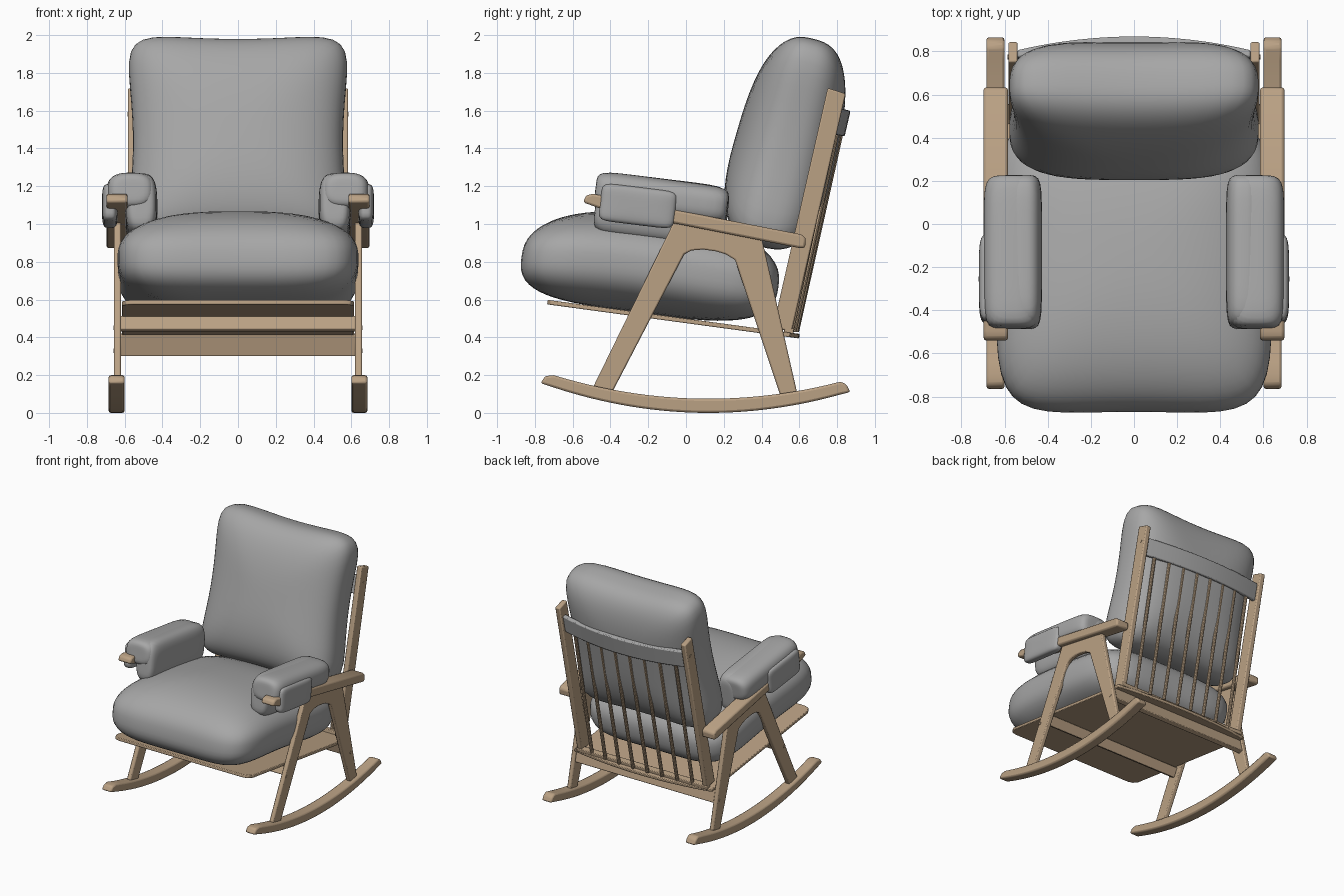
import bpy, bmesh, math
from mathutils import Matrix, Vector

if "Cube" in bpy.data.objects:
    bpy.data.objects.remove(bpy.data.objects["Cube"])


def material(name, rgb):
    m = bpy.data.materials.new(name)
    m.use_nodes = True
    m.diffuse_color = (*rgb, 1)
    m.node_tree.nodes["Principled BSDF"].inputs["Base Color"].default_value = (*rgb, 1)
    return m


WOOD = material("light_wood", (0.49, 0.355, 0.23))
FABRIC = material("grey_fabric", (0.385, 0.385, 0.385))


def finish(name, bm, mat, matrix=None, bevel=0.0):
    bmesh.ops.recalc_face_normals(bm, faces=bm.faces)
    mesh = bpy.data.meshes.new(name)
    bm.to_mesh(mesh)
    bm.free()
    mesh.materials.append(mat)
    ob = bpy.data.objects.new(name, mesh)
    bpy.context.collection.objects.link(ob)
    if matrix:
        ob.matrix_world = matrix
    if bevel:
        b = ob.modifiers.new("edge_round", "BEVEL")
        b.width, b.segments, b.limit_method = bevel, 2, "ANGLE"
    bpy.ops.object.select_all(action="DESELECT")
    ob.select_set(True)
    bpy.context.view_layer.objects.active = ob
    bpy.ops.object.shade_smooth_by_angle(angle=math.radians(35))
    return ob


def tilted(y, z, degrees, x=0):
    return Matrix.Translation((x, y, z)) @ Matrix.Rotation(math.radians(degrees), 4, "X")


def slab(name, pts, lo, hi, axis="x", mat=WOOD, matrix=None, bevel=0.008):
    """Extrude a flat outline along x (outline in y, z) or z (outline in x, y)."""
    bm = bmesh.new()
    place = (lambda p, h: (h, *p)) if axis == "x" else (lambda p, h: (*p, h))
    face = bm.faces.new([bm.verts.new(place(p, lo)) for p in pts])
    new = bmesh.ops.extrude_face_region(bm, geom=[face])["geom"]
    shift = Vector(place((0, 0), hi - lo))
    bmesh.ops.translate(bm, vec=shift, verts=[v for v in new if isinstance(v, bmesh.types.BMVert)])
    return finish(name, bm, mat, matrix, bevel)


def rod(name, a, b, radius, mat=WOOD, sides=10):
    a, b = Vector(a), Vector(b)
    d = b - a
    bm = bmesh.new()
    bmesh.ops.create_cone(bm, cap_ends=True, segments=sides, radius1=radius, radius2=radius, depth=d.length)
    rot = d.to_track_quat("Z", "Y").to_matrix().to_4x4()
    return finish(name, bm, mat, Matrix.Translation((a + b) / 2) @ rot)


def cushion(name, half, thin, matrix, plan=5, edge=2.7, shape=None, cuts=15):
    """Soft block: rounded outline across two axes, and its own roundness along the thin axis."""
    bm = bmesh.new()
    bmesh.ops.create_cube(bm, size=2)
    bmesh.ops.subdivide_edges(bm, edges=bm.edges[:], cuts=cuts, use_grid_fill=True)
    for v in bm.verts:
        wide = sum(abs(v.co[i]) ** plan for i in range(3) if i != thin) ** (edge / plan)
        p = v.co / (wide + abs(v.co[thin]) ** edge) ** (1 / edge)
        if shape:
            p = shape(p)
        v.co = [p[i] * half[i] for i in range(3)]
    return finish(name, bm, FABRIC, matrix)


def seat_shape(p):
    """Pinched sides, crowned top, front and rear edges sagging over the board."""
    crown = 1 - 0.12 * p.x ** 2 if p.z > 0 else 1
    sag = (0.22 if p.y < 0 else 0.1) * p.y ** 2
    return Vector((p.x * (1 - 0.02 * (1 - p.y ** 2)), p.y * (1 - 0.04 * (1 - p.x ** 2)), p.z * crown - sag))


def back_shape(p):
    """Waisted sides, dipped top edge, thinner toward the top, front corners pulled back."""
    y = p.y * (1 - 0.08 * p.z)
    if p.y < 0:
        y *= 1 - 0.12 * p.x ** 2
    return Vector((p.x * (1 - 0.11 * (1 - p.z ** 2)), y, p.z * (1 - 0.08 * (1 - p.x ** 2))))


cushion("seat_cushion", (0.65, 0.71, 0.262), 2, tilted(-0.185, 0.787, -8), shape=seat_shape)
cushion("back_cushion", (0.625, 0.272, 0.603), 1, tilted(0.535, 1.43, -14), 6, 2.8, back_shape)

# Side outlines in y, z
ys = [-0.7 + 1.52 * i / 24 for i in range(25)]
rocker = [(y, 0.075 + 0.185 * (y - 0.12) ** 2) for y in ys]
rocker += [(0.85, 0.15), (0.87, 0.11)]
rocker += [(y, 0.2 * (y - 0.12) ** 2) for y in reversed(ys)]
rocker += [(-0.77, 0.158), (-0.745, 0.195)]
leg_frame = [(-0.49, 0.14), (-0.39, 0.11), (-0.01, 0.84), (0.03, 0.86), (0.09, 0.865),
             (0.16, 0.855), (0.21, 0.84), (0.26, 0.81), (0.5, 0.09), (0.59, 0.1),
             (0.4, 0.93), (-0.06, 1.02)]
arm = [(-0.545, 1.115), (-0.53, 1.15), (-0.495, 1.16), (0.61, 0.945), (0.635, 0.925),
       (0.63, 0.873), (0.6, 0.873), (-0.07, 1.005), (-0.45, 1.08)]
post = [(0.75, 1.72), (0.845, 1.69), (0.56, 0.43), (0.46, 0.45)]

for side, s in (("left", 1), ("right", -1)):
    slab(side + "_rocker", rocker, s * 0.6, s * 0.685, bevel=0.012)
    slab(side + "_leg_frame", leg_frame, s * 0.62, s * 0.657)
    slab(side + "_armrest", arm, s * 0.585, s * 0.697, bevel=0.012)
    slab(side + "_back_post", post, s * 0.54, s * 0.583)
    # Screw heads
    for i, (x, y, z) in enumerate([(0.65, -0.32, 0.45), (0.65, 0.505, 0.33), (0.576, 0.775, 1.58)]):
        rod(f"{side}_screw_{i}", (s * x, y, z), (s * (x + 0.01), y, z), 0.012)
    # Padded arm cover: domed top, inner hanging pad and outer flap
    cushion(side + "_arm_pad_top", (0.13, 0.353, 0.102), 1, tilted(-0.13, 1.137, -7.5, s * 0.567), 2.8, 7, cuts=11)
    cushion(side + "_arm_pad_inner", (0.085, 0.35, 0.165), 1, tilted(-0.13, 1.075, -7, s * 0.512), 3, 7, cuts=11)
    cushion(side + "_arm_pad_flap", (0.042, 0.2, 0.1), 0, tilted(-0.255, 1.095, -7, s * 0.678), 8, 4, cuts=9)


# Bowed back: offset in y across the width
def bow(x, depth):
    return -depth * (x / 0.54) ** 2


xs = [-0.54 + 1.08 * i / 16 for i in range(17)]
rail = [(x, bow(x, 0.065) + 0.018) for x in xs] + [(x, bow(x, 0.065) - 0.018) for x in reversed(xs)]
slab("top_back_rail", rail, -0.07, 0.07, "z", FABRIC, tilted(0.838, 1.535, -13))
slats = 8
for i in range(slats):
    x = -0.45 + 0.9 * i / (slats - 1)
    rod(f"back_slat_{i + 1}", (x, 0.585 + bow(x, 0.04), 0.43), (x, 0.822 + bow(x, 0.065), 1.49), 0.014)

# Seat board with rounded front corners and bowed rear edge
board = [(-0.615, -0.62), (-0.595, -0.66), (-0.555, -0.675),
         (0.555, -0.675), (0.595, -0.66), (0.615, -0.62), (0.615, 0.62)]
board += [(x, 0.672 + bow(x, 0.04)) for x in reversed(xs)] + [(-0.615, 0.62)]
slab("seat_board", board, -0.012, 0.012, "z", WOOD, tilted(-0.065, 0.496, -7.7), 0.005)


def cross_rail(name, y, z, depth, height, half_x, tilt):
    a, b = depth / 2, height / 2
    slab(name, [(-a, -b), (a, -b), (a, b), (-a, b)], -half_x, half_x, matrix=tilted(y, z, tilt), bevel=0.005)


cross_rail("front_cross_rail", -0.265, 0.472, 0.035, 0.08, 0.622, -27)
cross_rail("rear_cross_rail", 0.5, 0.36, 0.04, 0.115, 0.622, 14)
cross_rail("lower_back_rail", 0.545, 0.435, 0.05, 0.03, 0.583, -8)
